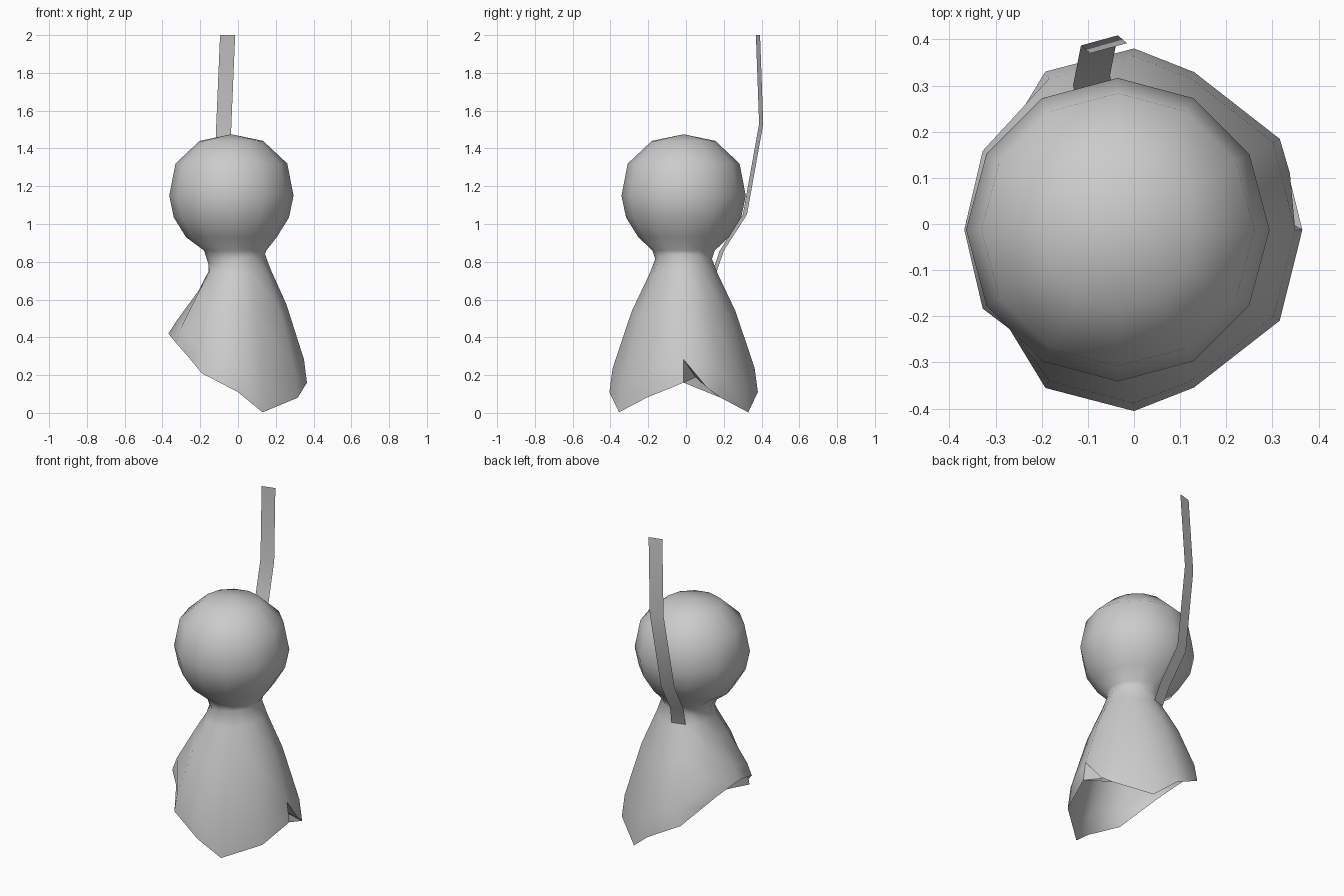
import bpy, bmesh
from math import cos, sin, radians
from mathutils import Vector

cube = bpy.data.objects.get("Cube")
if cube:
    bpy.data.objects.remove(cube, do_unlink=True)

cloth = bpy.data.materials.new("cloth_grey")
cloth.use_nodes = True
colour = (0.6, 0.6, 0.6, 1)
cloth.diffuse_color = colour
cloth.node_tree.nodes["Principled BSDF"].inputs["Base Color"].default_value = colour

SIDES = 12
MID_Y = -0.0125


def finish(name, bm):
    mesh = bpy.data.meshes.new(name)
    bm.to_mesh(mesh)
    bm.free()
    mesh.materials.append(cloth)
    obj = bpy.data.objects.new(name, mesh)
    bpy.context.collection.objects.link(obj)
    return obj


def ring(centre_x, radius, z, tilt=0):
    angles = [radians(360 / SIDES * i) for i in range(SIDES)]
    return [Vector((centre_x + radius * cos(a), MID_Y + radius * sin(a), z + tilt * cos(a)))
            for a in angles]


# Head rings from crown to chin, then the tilted neck
rings = [ring(-0.035, r, z) for r, z in
         [(0.168, 1.44), (0.296, 1.32), (0.329, 1.15), (0.305, 1.035), (0.24, 0.93)]]
rings.append(ring(-0.015, 0.165, 0.86))
neck = ring(-0.007, 0.15, 0.815, 0.025)
rings.append(neck)

# Uneven hem: half of the points (x, distance from middle, z), mirrored front to back
half = [(0.365, 0, 0.16), (0.316, 0.197, 0.08), (0.13, 0.342, 0.003), (0, 0.393, 0.11),
        (-0.192, 0.343, 0.21), (-0.328, 0.171, 0.37), (-0.368, 0, 0.42)]
hem = [Vector((x, MID_Y + d, z)) for x, d, z in half]
hem += [Vector((x, MID_Y - d, z)) for x, d, z in half[-2:0:-1]]

# Skirt rings bulge between neck and hem, and hang straighter on the raised side
for down, out, slack in [(0.115, 0.13, 0.13), (0.39, 0.51, 0.26), (0.82, 0.93, 0.13)]:
    loop = []
    for i, (top, low) in enumerate(zip(neck, hem)):
        raised = max(0, -cos(radians(360 / SIDES * i))) ** 6
        p = top.lerp(low, out - slack * raised)
        p.z = top.z + (low.z - top.z) * down
        loop.append(p)
    rings.append(loop)
rings.append(hem)

# Head and skirt as one open sheet
bm = bmesh.new()
grid = [[bm.verts.new(p) for p in loop] for loop in rings]
crown = bm.verts.new((-0.035, MID_Y, 1.475))
# Shallow dents in the raised part of the hem, keyed by column
dents = {4: bm.verts.new((-0.27, MID_Y + 0.215, 0.305)),
         7: bm.verts.new((-0.27, MID_Y - 0.215, 0.305))}
fold = []
for i in range(SIDES):
    j = (i + 1) % SIDES
    bm.faces.new((crown, grid[0][i], grid[0][j]))
    for upper, lower in zip(grid, grid[1:]):
        a, b, c, d = upper[i], upper[j], lower[j], lower[i]
        at_hem = lower is grid[-1]
        if at_hem and i == 0:
            # Small tucked fold
            lip = bm.verts.new((0.338, 0.11, 0.135))
            tuck = bm.verts.new((0.25, 0.05, 0.19))
            bm.faces.new((a, lip, c, b))
            fold = [bm.faces.new(corners) for corners in
                    [(a, tuck, lip), (a, d, tuck), (d, c, tuck), (tuck, c, lip)]]
        elif at_hem and i in dents:
            dent = dents[i]
            if i == 4:
                bm.faces.new((a, d, dent))
                bm.faces.new((a, dent, c, b))
            else:
                bm.faces.new((a, d, dent, b))
                bm.faces.new((b, dent, c))
        else:
            bm.faces.new((a, d, c, b))
for face in bm.faces:
    face.smooth = face not in fold
bmesh.ops.recalc_face_normals(bm, faces=bm.faces[:])
finish("ghost_sheet", bm)

# Flat hanging ribbon behind the neck
bm = bmesh.new()
path = [(-0.055, 0.152, 0.75), (-0.07, 0.19, 0.86), (-0.092, 0.312, 1.05),
        (-0.075, 0.398, 1.53), (-0.055, 0.381, 2.0)]
across = Vector((0.04, 0.011, 0))
rows = [[bm.verts.new(Vector(p) + across * s) for s in (-1, 1)] for p in path]
for low, high in zip(rows, rows[1:]):
    bm.faces.new((low[1], low[0], high[0], high[1])).smooth = True
finish("hanging_ribbon", bm)
